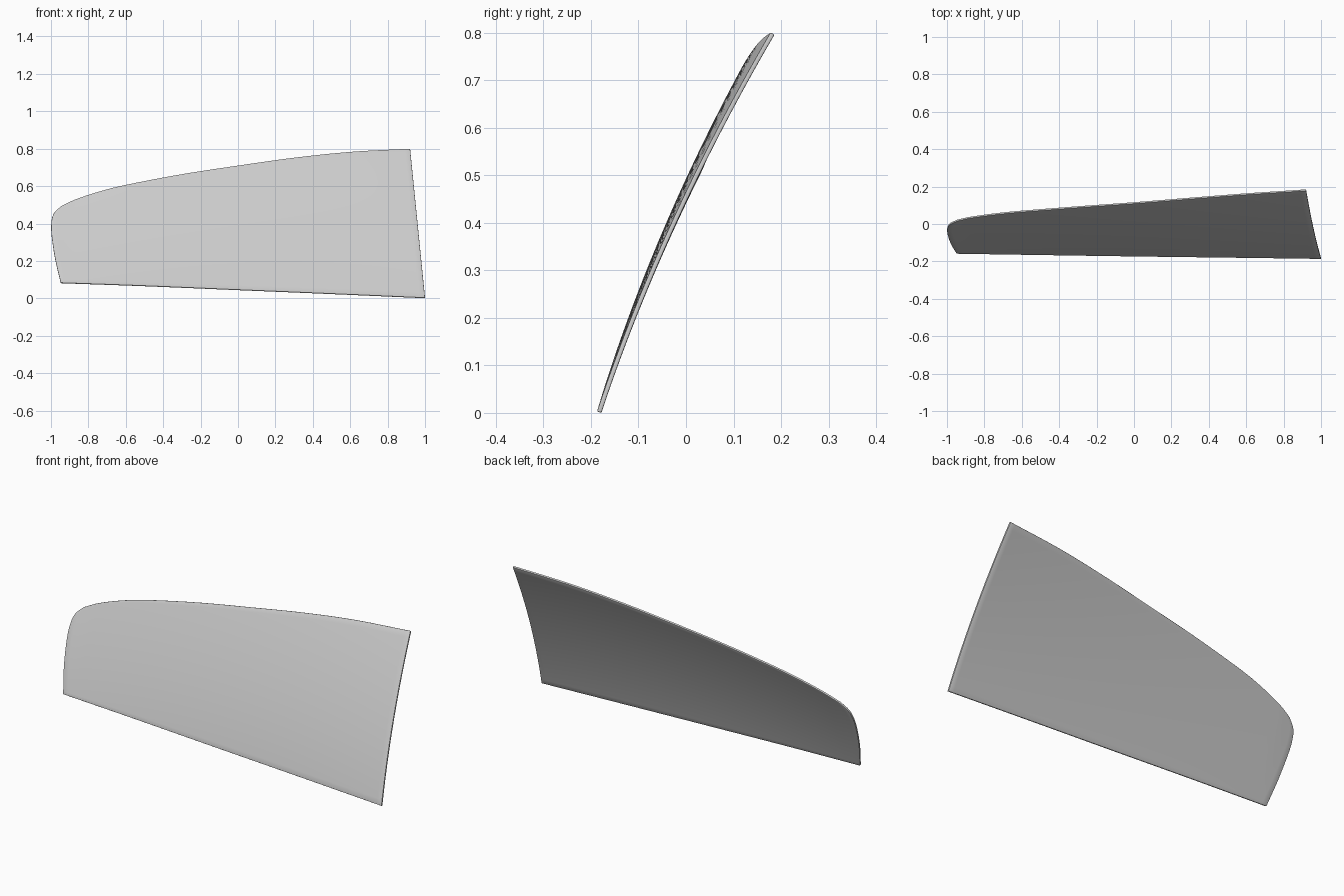
import bpy
from math import radians
from mathutils import Vector

if "Cube" in bpy.data.objects:
    bpy.data.objects.remove(bpy.data.objects["Cube"])

NU, NV = 64, 28  # panel resolution along length and height

# Outline sides as (x, z) in the front view
left = [(-.948, .08), (-.978, .21), (-.996, .33), (-.998, .40), (-.985, .45), (-.945, .49)]
top = [(-.945, .49), (-.87, .525), (-.75, .565), (-.6, .603), (-.3, .66),
       (0, .706), (.3, .748), (.6, .779), (.92, .796)]
bottom = [(-.948, .08), (-.5, .064), (0, .043), (.5, .022), (1, 0)]
right = [(1, 0), (.92, .796)]


def sample(points, n):
    """Smooth curve through points, n + 1 samples evenly spaced by length."""
    p = [Vector(q) for q in points]
    p = [2 * p[0] - p[1]] + p + [2 * p[-1] - p[-2]]
    dense = []
    for a, b, c, d in zip(p, p[1:], p[2:], p[3:]):
        for k in range(40):
            t = k / 40
            dense.append(.5 * (2 * b + (c - a) * t + (2 * a - 5 * b + 4 * c - d) * t * t
                               + (3 * b - a - 3 * c + d) * t ** 3))
    dense.append(p[-2])
    dist = [0]
    for a, b in zip(dense, dense[1:]):
        dist.append(dist[-1] + (b - a).length)
    out, j = [], 0
    for i in range(n + 1):
        s = dist[-1] * i / n
        while j < len(dense) - 2 and dist[j + 1] < s:
            j += 1
        out.append(dense[j].lerp(dense[j + 1], (s - dist[j]) / (dist[j + 1] - dist[j])))
    return out


def depth(x, z):
    """Lean and double curvature of the back surface."""
    bow = .022 * max(0, 1 - ((x - .05) / .95) ** 2)
    return -.178 + .332 * z + .164 * z * z - bow * z / .75


# Fill the outline with a blended patch
L, R, T, B = sample(left, NV), sample(right, NV), sample(top, NU), sample(bottom, NU)
verts = []
for j in range(NV + 1):
    v = j / NV
    for i in range(NU + 1):
        u = i / NU
        q = (L[j].lerp(R[j], u) + B[i].lerp(T[i], v)
             - B[0].lerp(B[-1], u).lerp(T[0].lerp(T[-1], u), v))
        verts.append((q.x, depth(q.x, q.y), q.y))
W = NU + 1
faces = [(j * W + i, j * W + i + 1, (j + 1) * W + i + 1, (j + 1) * W + i)
         for j in range(NV) for i in range(NU)]
mesh = bpy.data.meshes.new("window_panel")
mesh.from_pydata(verts, [], faces)
panel = bpy.data.objects.new("window_panel", mesh)
bpy.context.collection.objects.link(panel)

# Thickness towards the front, with softened rim
solid = panel.modifiers.new("thickness", 'SOLIDIFY')
solid.thickness = .01
solid.offset = 1
bevel = panel.modifiers.new("rim", 'BEVEL')
bevel.width = .0025
bevel.segments = 2
bevel.limit_method = 'ANGLE'
bevel.angle_limit = radians(40)
bpy.context.view_layer.objects.active = panel
panel.select_set(True)
bpy.ops.object.convert(target='MESH')
bpy.ops.object.shade_smooth_by_angle(angle=radians(40))
